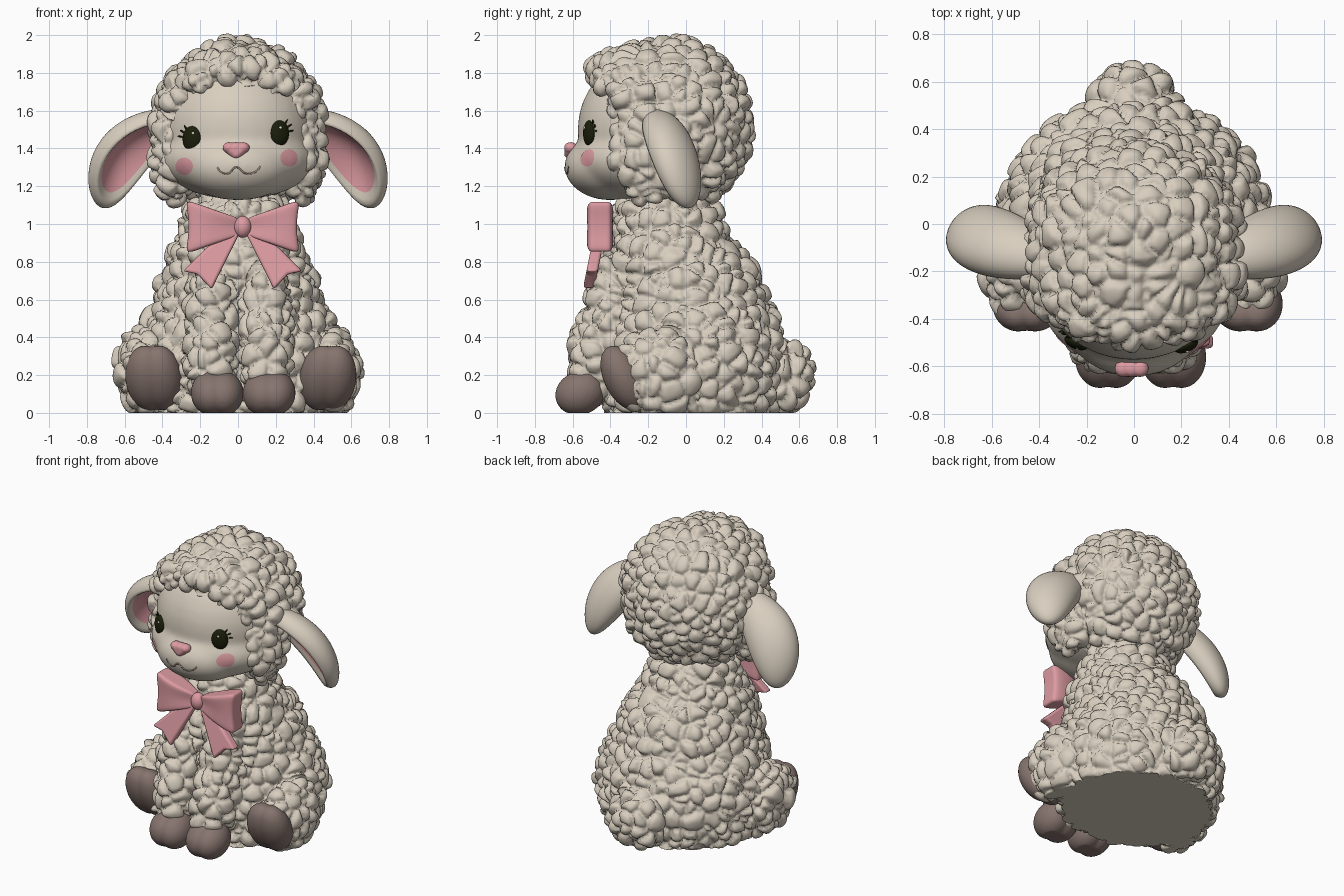
import bpy, bmesh, math
from mathutils import Vector, Matrix, noise
from mathutils.bvhtree import BVHTree

if "Cube" in bpy.data.objects:
    bpy.data.objects.remove(bpy.data.objects["Cube"])


def material(name, rgb, rough=0.8):
    m = bpy.data.materials.new(name)
    m.use_nodes = True
    m.diffuse_color = (*rgb, 1)
    node = m.node_tree.nodes["Principled BSDF"]
    node.inputs["Base Color"].default_value = (*rgb, 1)
    node.inputs["Roughness"].default_value = rough
    return m


CREAM = material("cream", (0.69, 0.62, 0.52))
PINK = material("pink", (0.72, 0.33, 0.36))
BROWN = material("hoof_brown", (0.24, 0.175, 0.155))
DARK = material("eye_dark", (0.011, 0.013, 0.003), 0.3)
WHITE = material("highlight_white", (0.85, 0.85, 0.8))
TAN = material("mouth_tan", (0.36, 0.28, 0.22))


def finish(bm, name, *mats):
    me = bpy.data.meshes.new(name)
    bmesh.ops.recalc_face_normals(bm, faces=bm.faces)
    bm.to_mesh(me)
    bm.free()
    me.shade_smooth()
    for m in mats:
        me.materials.append(m)
    ob = bpy.data.objects.new(name, me)
    bpy.context.scene.collection.objects.link(ob)
    return ob


def ball(bm, c, r, rot=Matrix(), seg=32):
    mat = Matrix.Translation(c) @ rot @ Matrix.Diagonal((*r, 1))
    bmesh.ops.create_uvsphere(bm, u_segments=seg, v_segments=seg // 2,
                              radius=1, matrix=mat)


def fuse(name, blobs, mat, voxel, smooth):
    """Melt overlapping ellipsoids into one soft skin."""
    bm = bmesh.new()
    for b in blobs:
        ball(bm, *b)
    ob = finish(bm, name)
    rm = ob.modifiers.new("melt", "REMESH")
    rm.mode, rm.voxel_size = "VOXEL", voxel
    sm = ob.modifiers.new("soften", "SMOOTH")
    sm.factor, sm.iterations = 0.5, smooth
    dg = bpy.context.evaluated_depsgraph_get()
    me = bpy.data.meshes.new_from_object(ob.evaluated_get(dg))
    me.name = name
    ob.modifiers.clear()
    ob.data = me
    me.materials.clear()
    me.materials.append(mat)
    me.shade_smooth()
    return ob


def flatten(ob):
    for v in ob.data.vertices:
        v.co.z = max(v.co.z, 0)


def curl(ob, cell=0.09, amp=0.064):
    """Puff the skin into rounded tufts with creases between them."""
    me = ob.data
    moved = []
    for v in me.vertices:
        p = v.co / cell + noise.noise_vector(v.co * 9) * 0.2
        d, pts = noise.voronoi(p)
        t = min(1, (d[1] - d[0]) / 0.55)
        size = 0.85 + 0.4 * noise.noise(pts[0] * 3.7)
        dome = 1 - 0.4 * d[0] ** 2
        h = amp * size * dome * math.sqrt(1 - (1 - t) ** 2) - 0.008
        moved.append(v.co + v.normal * h)
    for v, co in zip(me.vertices, moved):
        v.co = co
    flatten(ob)


def both(blobs):
    return [((s * c[0], c[1], c[2]), r) for s in (-1, 1) for c, r in blobs]


# Woolly body, with belly, chest, neck, tail, haunches and front legs
body = [((0, 0.03, 0.25), (0.54, 0.48, 0.55)),
        ((0, 0, 0.56), (0.42, 0.41, 0.41)),
        ((0, -0.08, 0.74), (0.35, 0.34, 0.4)),
        ((0, -0.1, 1.0), (0.27, 0.27, 0.2)),
        ((0, 0.5, 0.19), (0.17, 0.15, 0.18))]
body += both([((0.5, -0.14, 0.21), (0.12, 0.23, 0.22)),
              ((0.14, -0.38, 0.42), (0.13, 0.14, 0.38)),
              ((0.145, -0.46, 0.3), (0.12, 0.135, 0.24))])
curl(fuse("body_wool", body, CREAM, 0.013, 12))

# Woolly head, with crown, fringe, temples and cheeks
head = [((0, -0.05, 1.52), (0.435, 0.37, 0.44)),
        ((0, -0.19, 1.73), (0.33, 0.26, 0.22)),
        ((0, -0.28, 1.82), (0.27, 0.22, 0.1))]
head += both([((0.2, -0.3, 1.76), (0.13, 0.18, 0.09)),
              ((0.305, -0.25, 1.65), (0.1, 0.16, 0.13)),
              ((0.345, -0.2, 1.41), (0.1, 0.18, 0.29))])
curl(fuse("head_wool", head, CREAM, 0.013, 10))

# Face: brow, full cheeks and muzzle
face = fuse("face", [((0, -0.22, 1.5), (0.4, 0.355, 0.38)),
                     ((0, -0.28, 1.34), (0.41, 0.33, 0.21)),
                     ((0, -0.4, 1.305), (0.3, 0.245, 0.18))], CREAM, 0.016, 20)
tree = BVHTree.FromPolygons([v.co.copy() for v in face.data.vertices],
                            [tuple(p.vertices) for p in face.data.polygons])


def on_face(x, z, lift=0.0):
    """Point on the front of the face; the nearest one if the ray slips by."""
    hit = tree.ray_cast(Vector((x, -2, z)), Vector((0, 1, 0)))[0]
    if hit is None:
        hit = tree.find_nearest(Vector((x, -0.5, z)))[0]
    return Vector((x, hit.y - lift, z))


# Nose: a soft triangle, flat on top
n = on_face(-0.01, 1.39)
fuse("nose", [(n + Vector((x, 0.002, z)), (0.036, 0.036, 0.03))
              for x, z in ((-0.036, 0.014), (0, 0.014), (0.036, 0.014),
                           (-0.016, -0.004), (0.016, -0.004), (0, -0.018))], PINK, 0.006, 6)

# Mouth line
smile = [(-0.11, 1.3), (-0.09, 1.275), (-0.05, 1.268), (-0.01, 1.3),
         (0.04, 1.268), (0.09, 1.275), (0.12, 1.305)]
cu = bpy.data.curves.new("mouth", "CURVE")
cu.dimensions, cu.bevel_depth, cu.bevel_resolution = "3D", 0.005, 1
sp = cu.splines.new("BEZIER")
sp.bezier_points.add(len(smile) - 1)
for bp, (x, z) in zip(sp.bezier_points, smile):
    bp.co = on_face(x, z)
    bp.handle_left_type = bp.handle_right_type = "AUTO"
cu.materials.append(TAN)
bpy.context.scene.collection.objects.link(bpy.data.objects.new("mouth", cu))

# Eyes with highlights and lashes, and blush spots
for side, s, ex, ez, cx, cz in (("right", -1, -0.243, 1.45, -0.285, 1.305),
                                ("left", 1, 0.22, 1.48, 0.27, 1.35)):
    e = on_face(ex, ez)
    turn = Matrix.Rotation(s * 0.4, 4, "Z")
    bm = bmesh.new()
    ball(bm, e, (0.053, 0.028, 0.068), turn)
    for a in (0.6, 1.0, 1.4):
        tip = on_face(e.x + s * math.sin(a) * 0.058, e.z + math.cos(a) * 0.07, 0.005)
        ball(bm, tip, (0.005, 0.005, 0.02), Matrix.Rotation(s * a, 4, "Y"), 8)
    finish(bm, side + "_eye", DARK)
    bm = bmesh.new()
    ball(bm, e + Vector((0.005, -0.025, 0.03)), (0.008, 0.007, 0.008), seg=12)
    finish(bm, side + "_eye_highlight", WHITE)
    bm = bmesh.new()
    bmesh.ops.create_grid(bm, x_segments=12, y_segments=12, size=1)
    for v in bm.verts:
        x, y = v.co.x, v.co.y
        v.co = on_face(cx + 0.046 * x * math.sqrt(1 - y * y / 2),
                       cz + 0.046 * y * math.sqrt(1 - x * x / 2), 0.005)
    finish(bm, side + "_blush", PINK)

# Drooping cupped ears with a pink hollow turned inward and down
axis = Vector((0.36, 0.15, -0.42)).normalized()
front = Vector((-0.42, -0.74, -0.44))
front = (front - axis * front.dot(axis)).normalized()
across = axis.cross(front)
for side, s in (("right", -1), ("left", 1)):
    bm = bmesh.new()
    ball(bm, (0, 0, 0), (1, 1, 1), seg=48)
    for f in bm.faces:
        c = f.calc_center_median()
        f.material_index = int(c.z > 0 and math.hypot(c.x, c.y) < 0.72)
    for v in bm.verts:
        x, y, z = v.co
        r = math.hypot(x, y)
        if z > 0 and r < 0.85:
            z = 0.53 - 0.75 * (1 - (r / 0.85) ** 2)
        width = 0.16 * (1 + 0.1 * y)
        p = across * (x * width) + axis * (y * 0.335) + front * (z * 0.115)
        p += Vector((-0.06, 0, -0.05)) * y * y
        v.co = p + Vector((0.585, -0.08, 1.39))
        v.co.x *= s
    finish(bm, side + "_ear", CREAM, PINK)

# Cloven feet, each from two lobes
for side, s, fx, hx in (("right", -1, -0.11, -0.445), ("left", 1, 0.165, 0.475)):
    for kind, c, r, tilt in (("front", (fx, -0.56, 0.105), (0.106, 0.135, 0.115), 0.35),
                             ("hind", (hx, -0.33, 0.185), (0.118, 0.105, 0.185), 0.45)):
        lean = Matrix.Rotation(tilt, 4, "X") @ Matrix.Rotation(s * 0.1, 4, "Y")
        lobes = [(Vector(c) + Vector((k * 0.034, 0, 0)), r, lean) for k in (-1, 1)]
        flatten(fuse(f"{side}_{kind}_foot", lobes, BROWN, 0.012, 3))

# Bow: knot, puffed loops and notched ribbon ends
knot = Vector((0.025, -0.455, 0.985))
bm = bmesh.new()
ball(bm, knot + Vector((0, -0.015, 0)), (0.047, 0.045, 0.058))
finish(bm, "bow_knot", PINK)
ribbon = [(0.01, -0.02), (0.07, -0.02), (0.19, -0.11), (0.315, -0.235),
          (0.24, -0.25), (0.165, -0.33), (0.09, -0.18)]
for side, s in (("right", -1), ("left", 1)):
    bm = bmesh.new()
    bmesh.ops.create_cube(bm, size=2)
    bmesh.ops.subdivide_edges(bm, edges=bm.edges, cuts=3, use_grid_fill=True)
    for v in bm.verts:
        t = (v.co.x + 1) / 2
        depth = 0.03 + 0.045 * math.sin(t * 2.4)
        pinch = 1 - 0.25 * (1 - abs(v.co.z)) * (1 - t)
        end = 0.02 * v.co.z ** 2 * t
        v.co = knot + Vector((s * (0.02 + 0.265 * t + end), v.co.y * depth * pinch,
                              v.co.z * (0.045 + 0.1 * t)))
    loop = finish(bm, side + "_bow_loop", PINK)
    puff = loop.modifiers.new("round", "SUBSURF")
    puff.levels = puff.render_levels = 2
    bm = bmesh.new()
    f = bm.faces.new([bm.verts.new(knot + Vector((s * x, 0.2 * z - 0.025, z)))
                      for x, z in ribbon])
    ext = bmesh.ops.extrude_face_region(bm, geom=[f], use_keep_orig=True)["geom"]
    for v in ext:
        if isinstance(v, bmesh.types.BMVert):
            v.co.y += 0.06
    tail = finish(bm, side + "_bow_tail", PINK)
    tail.data.set_sharp_from_angle(angle=math.radians(40))
    bev = tail.modifiers.new("soft_edge", "BEVEL")
    bev.width, bev.segments = 0.015, 3
